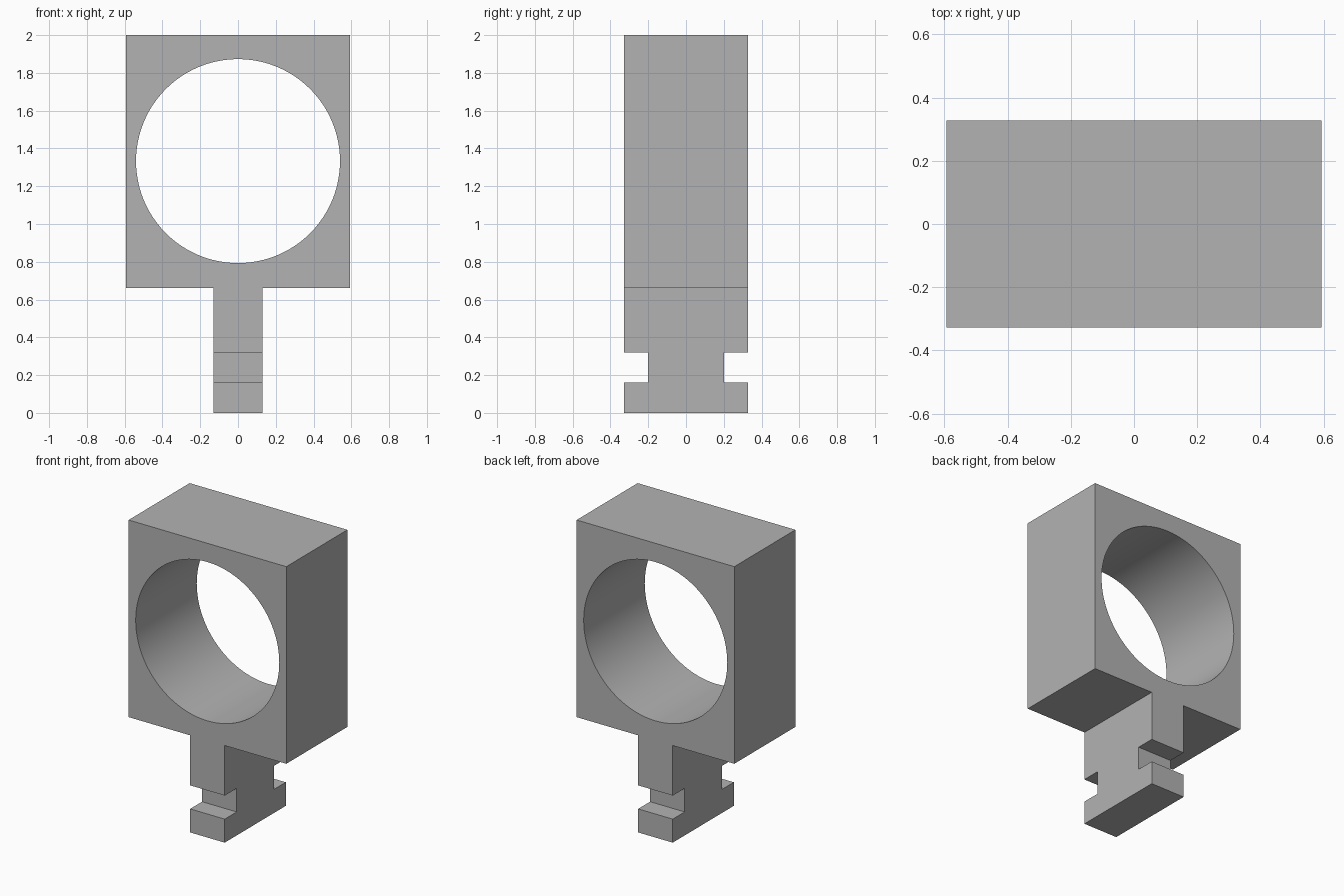
import bpy
import bmesh
from math import radians
from mathutils import Matrix

HALF_W, HALF_D, TOP = 0.593, 0.328, 2.0
STEM_W, STEM_TOP = 0.13, 0.66
BORE_R, BORE_Z = 0.54, 1.333
NOTCH_LOW, NOTCH_HIGH, NECK_D = 0.16, 0.32, 0.2

cube = bpy.data.objects.get("Cube")
if cube:
    bpy.data.objects.remove(cube, do_unlink=True)

# Plain grey finish
grey = bpy.data.materials.new("plain_grey")
grey.use_nodes = True
colour = (0.45, 0.45, 0.45, 1)
grey.diffuse_color = colour
grey.node_tree.nodes["Principled BSDF"].inputs["Base Color"].default_value = colour


def add_object(name, bm):
    bmesh.ops.recalc_face_normals(bm, faces=bm.faces)
    mesh = bpy.data.meshes.new(name)
    bm.to_mesh(mesh)
    bm.free()
    mesh.materials.append(grey)
    obj = bpy.data.objects.new(name, mesh)
    bpy.context.collection.objects.link(obj)
    return obj


def cut(target, cutter):
    cutter.hide_render = True
    mod = target.modifiers.new("cut", 'BOOLEAN')
    mod.operation = 'DIFFERENCE'
    mod.solver = 'EXACT'
    mod.object = cutter
    bpy.context.view_layer.objects.active = target
    bpy.ops.object.modifier_apply(modifier=mod.name)
    bpy.data.objects.remove(cutter, do_unlink=True)


# Square head and narrow stem, extruded from one T-shaped outline
half = [(STEM_W, 0), (STEM_W, STEM_TOP), (HALF_W, STEM_TOP), (HALF_W, TOP)]
outline = half + [(-x, z) for x, z in reversed(half)]
bm = bmesh.new()
face = bm.faces.new([bm.verts.new((x, -HALF_D, z)) for x, z in outline])
extruded = bmesh.ops.extrude_face_region(bm, geom=[face])["geom"]
bmesh.ops.translate(bm, vec=(0, 2 * HALF_D, 0),
                    verts=[v for v in extruded if isinstance(v, bmesh.types.BMVert)])
holder = add_object("ring_block_with_stem", bm)

# Round bore through the head
bm = bmesh.new()
bmesh.ops.create_cone(bm, cap_ends=True, segments=96, radius1=BORE_R, radius2=BORE_R,
                      depth=2, matrix=Matrix.Translation((0, 0, BORE_Z))
                      @ Matrix.Rotation(radians(90), 4, 'X'))
cut(holder, add_object("bore_cutter", bm))

# Slots across the front and back of the stem
for side in (-1, 1):
    bm = bmesh.new()
    place = Matrix.Translation((0, side * (NECK_D + 0.2), (NOTCH_LOW + NOTCH_HIGH) / 2))
    size = Matrix.Diagonal((1, 0.4, NOTCH_HIGH - NOTCH_LOW, 1))
    bmesh.ops.create_cube(bm, size=1, matrix=place @ size)
    cut(holder, add_object("slot_cutter", bm))

# Smooth bore, crisp edges
bpy.ops.object.select_all(action='DESELECT')
holder.select_set(True)
bpy.context.view_layer.objects.active = holder
bpy.ops.object.shade_smooth_by_angle(angle=radians(30))
